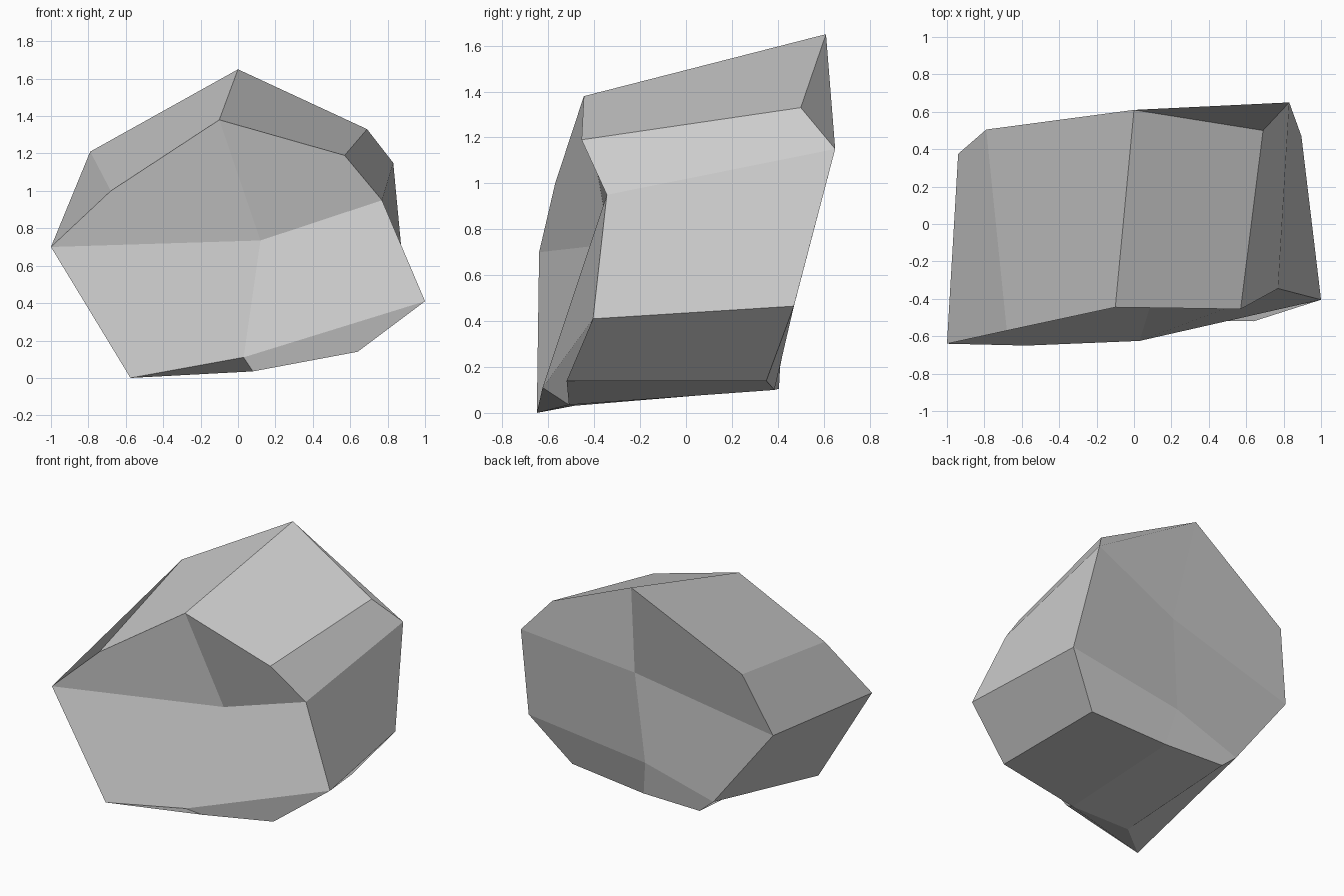
import bpy
import bmesh

# Remove the default cube
cube = bpy.data.objects.get("Cube")
if cube:
    bpy.data.objects.remove(cube, do_unlink=True)


def make_material(name, colour):
    material = bpy.data.materials.new(name)
    material.use_nodes = True
    material.diffuse_color = colour
    shader = next(n for n in material.node_tree.nodes if n.type == "BSDF_PRINCIPLED")
    shader.inputs["Base Color"].default_value = colour
    return material


# Front and back outlines, listed around the rock from its left shoulder
RIM = "ABCDEFGHNI"
front_points = [
    (-1, -.64, .7), (-.68, -.57, 1), (-.1, -.445, 1.38), (.57, -.455, 1.19),
    (.77, -.345, .95), (1, -.405, .41), (.64, -.52, .14), (.08, -.51, .035),
    (-.37, -.5, .03), (-.575, -.65, 0),
    (.12, -.33, .735), (.03, -.625, .11),
]
back_points = [
    (-.94, .375, .77), (-.79, .505, 1.21), (0, .61, 1.65), (.69, .5, 1.33),
    (.83, .65, 1.15), (.895, .47, .465), (.64, .35, .14), (.06, .385, .1),
    (-.39, .405, .105), (-.5, .41, .2),
    (.07, .47, .98), (.01, .44, .35),
]
# Facets of each end; K and J are the two points inside the outline
CAP_FACETS = ("ABCK", "CDEK", "EFJK", "FGHJ", "HNIJ", "IAKJ")


def build_rock(name, material):
    bm = bmesh.new()
    ends = []
    for points in (front_points, back_points):
        ends.append({key: bm.verts.new(p) for key, p in zip(RIM + "KJ", points)})
    # Faceted front and back
    for end in ends:
        for facet in CAP_FACETS:
            bm.faces.new([end[key] for key in facet])
    # Long facets joining the two outlines
    front, back = ends
    for key, following in zip(RIM, RIM[1:] + RIM[0]):
        bm.faces.new((front[key], front[following], back[following], back[key]))
    bmesh.ops.recalc_face_normals(bm, faces=bm.faces)
    mesh = bpy.data.meshes.new(name)
    bm.to_mesh(mesh)
    bm.free()
    mesh.materials.append(material)
    rock = bpy.data.objects.new(name, mesh)
    bpy.context.collection.objects.link(rock)
    return rock


build_rock("rock", make_material("stone grey", (.6, .6, .6, 1)))
